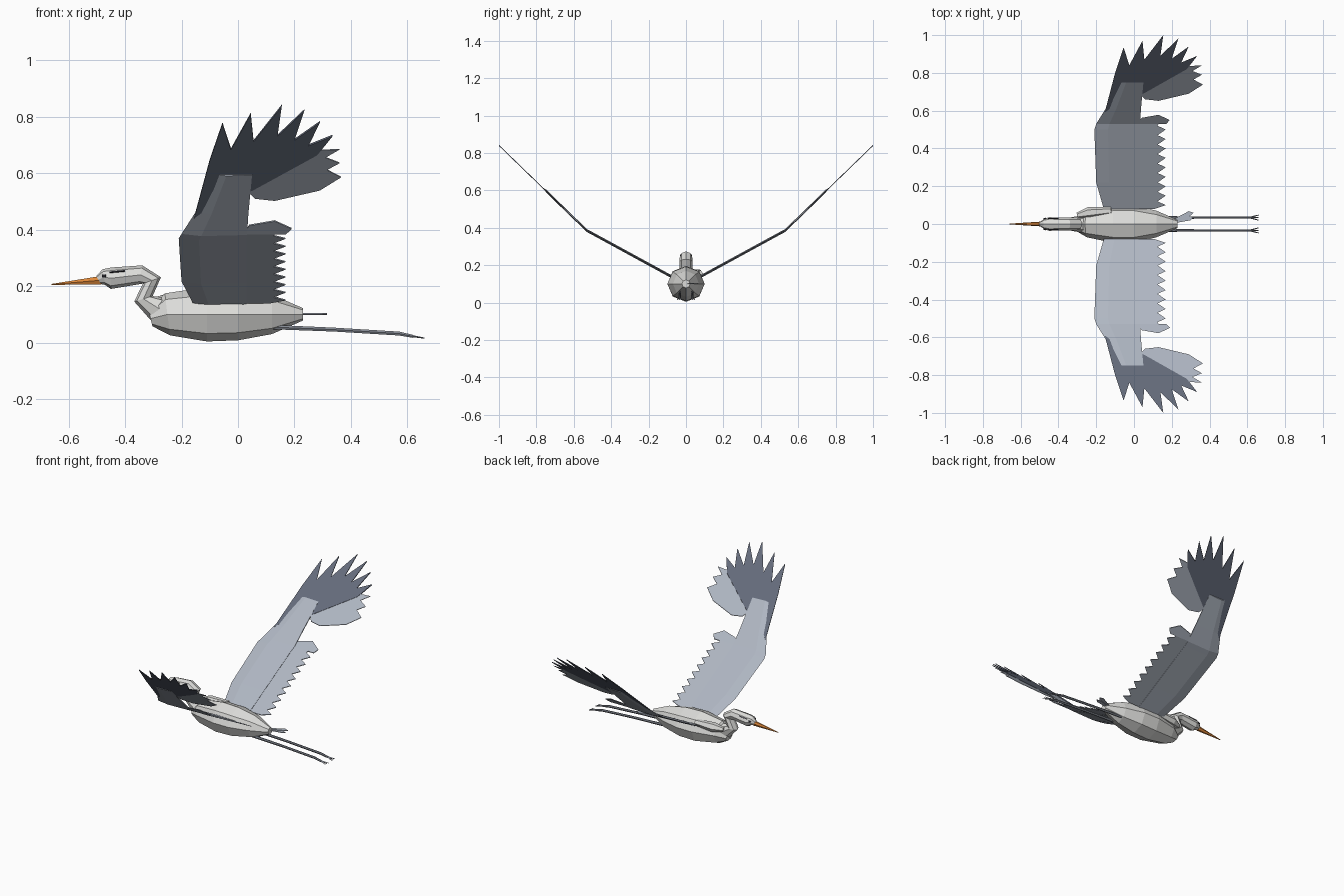
import bpy, bmesh, math
from mathutils import Vector

cube = bpy.data.objects.get("Cube")
if cube:
    bpy.data.objects.remove(cube, do_unlink=True)


def material(name, rgb):
    m = bpy.data.materials.new(name)
    m.use_nodes = True
    m.diffuse_color = (*rgb, 1)
    m.node_tree.nodes["Principled BSDF"].inputs["Base Color"].default_value = (*rgb, 1)
    return m


WHITE = material("pale grey plumage", (0.72, 0.72, 0.70))
BLUE = material("blue grey plumage", (0.43, 0.47, 0.54))
SLATE = material("dark slate feathers", (0.13, 0.15, 0.20))
ORANGE = material("orange beak", (0.72, 0.24, 0.04))
LEG = material("grey legs", (0.23, 0.25, 0.29))
BLACK = material("black markings", (0.03, 0.03, 0.04))


def finish(name, bm, mat):
    bmesh.ops.recalc_face_normals(bm, faces=bm.faces)
    mesh = bpy.data.meshes.new(name)
    bm.to_mesh(mesh)
    bm.free()
    mesh.materials.append(mat)
    obj = bpy.data.objects.new(name, mesh)
    bpy.context.collection.objects.link(obj)
    return obj


def skin(name, rings, mat):
    """Join rings of points into one closed faceted solid."""
    bm = bmesh.new()
    loops = [[bm.verts.new(p) for p in ring] for ring in rings]
    n = len(loops[0])
    for a, b in zip(loops, loops[1:]):
        for i in range(n):
            j = (i + 1) % n
            bm.faces.new((a[i], a[j], b[j], b[i]))
    bm.faces.new(loops[0])
    bm.faces.new(loops[-1])
    return finish(name, bm, mat)


def tube(name, stations, mat, sides=8):
    """Stations are (x, y, z, half width, half height) along a path."""
    pts = [Vector(s[:3]) for s in stations]
    rings = []
    for i, (p, s) in enumerate(zip(pts, stations)):
        before = (p - pts[i - 1]).normalized() if i else Vector()
        after = (pts[i + 1] - p).normalized() if i + 1 < len(pts) else Vector()
        t = (before + after).normalized()
        up = t.cross(Vector((0, 1, 0))).normalized()
        side = up.cross(t)
        angles = [math.tau * k / sides for k in range(sides)]
        rings.append([p + side * s[3] * math.cos(a) + up * s[4] * math.sin(a) for a in angles])
    return skin(name, rings, mat)


def wing_z(y):
    """Height of the wing surface, with a bend at the wrist."""
    return 0.14 + 0.545 * (y - 0.08) if y < 0.53 else 0.385 + 0.968 * (y - 0.53)


def plate(name, outline, mat, height, thick=0.004, mirror=1):
    """Thin sheet from an (x, y) outline; height gives z at each y."""
    rings = [[(x, y * mirror, height(y) + d) for x, y in outline]
             for d in (-thick / 2, thick / 2)]
    return skin(name, rings, mat)


# Body
tube("body", [(-0.31, 0, 0.085, 0.035, 0.028), (-0.25, 0, 0.10, 0.07, 0.075),
              (-0.11, 0, 0.10, 0.10, 0.096), (0, 0, 0.10, 0.10, 0.092),
              (0.12, 0, 0.10, 0.07, 0.07), (0.23, 0, 0.10, 0.022, 0.022)], WHITE)
tube("shoulder_tuft", [(-0.30, 0.045, 0.145, 0.015, 0.015), (-0.24, 0.06, 0.15, 0.03, 0.03),
                       (-0.12, 0.07, 0.155, 0.02, 0.02)], WHITE, 6)

# Folded neck and head
tube("neck_and_head", [(-0.255, 0, 0.105, 0.05, 0.06), (-0.335, 0, 0.155, 0.035, 0.034),
                       (-0.305, 0, 0.22, 0.035, 0.034), (-0.345, 0, 0.24, 0.034, 0.034),
                       (-0.45, 0, 0.228, 0.036, 0.038), (-0.475, 0, 0.232, 0.028, 0.028),
                       (-0.495, 0, 0.222, 0.012, 0.016)], WHITE)
tube("beak", [(-0.485, 0, 0.221, 0.013, 0.017), (-0.66, 0, 0.206, 0.002, 0.002)], ORANGE, 6)

# Eyes and brow stripes
for side, tag in ((1, "left"), (-1, "right")):
    tube("eye_" + tag, [(-0.48, side * 0.025, 0.236, 0.004, 0.006),
                        (-0.468, side * 0.030, 0.236, 0.004, 0.006)], BLACK, 6)
    tube("brow_stripe_" + tag, [(-0.455, side * 0.029, 0.249, 0.004, 0.003),
                                (-0.40, side * 0.029, 0.254, 0.004, 0.003)], BLACK, 4)

# Tail feathers
for i, y in enumerate((0.015, 0.04)):
    plate(f"tail_feather_{i + 1}", [(0.19, 0), (0.19, 0.015), (0.29, y + 0.028), (0.315, y + 0.02),
                                    (0.30, y + 0.005)], BLUE, lambda _: 0.10 + 0.003 * i)

# Trailing legs with toes
for side, tag in ((1, "left"), (-1, "right")):
    y = 0.034 * side
    tube("leg_" + tag, [(0.12, y, 0.055, 0.008, 0.009), (0.34, y, 0.046, 0.006, 0.008),
                        (0.57, y, 0.032, 0.006, 0.008), (0.62, y, 0.022, 0.006, 0.006)], LEG, 6)
    for k in (-1, 0, 1):
        tube(f"toe_{tag}_{k + 2}", [(0.61, y, 0.024, 0.004, 0.004),
                                    (0.66, y + 0.014 * k, 0.016, 0.002, 0.002)], LEG, 4)

# Wing outlines
arm = [(0.08, -0.16, 0.03), (0.22, -0.20, 0.03), (0.50, -0.21, 0.03), (0.53, -0.20, 0.032),
       (0.61, -0.15, 0.037), (0.75, -0.08, 0.05)]
primaries = [(0.05, 0.69), (-0.06, 0.66), (-0.155, 0.59), (-0.10, 0.80), (-0.055, 0.935),
             (-0.025, 0.84), (0.045, 0.97), (0.055, 0.87), (0.155, 1.0), (0.14, 0.89),
             (0.235, 0.983), (0.20, 0.875), (0.29, 0.94), (0.25, 0.855), (0.335, 0.89),
             (0.28, 0.82)]
inner_primaries = [(0.02, 0.70), (0.06, 0.66), (0.13, 0.652), (0.29, 0.69), (0.365, 0.738),
                   (0.315, 0.765), (0.36, 0.79), (0.31, 0.81), (0.36, 0.84), (0.27, 0.835)]
secondaries = [(0, 0.53), (0, 0.08), (0.11, 0.08)]
for k in range(9):
    y = 0.10 + 0.05 * k
    secondaries += [(0.168, y), (0.125, y + 0.02)]
secondaries.append((0.13, 0.53))
end_feather = [(0.02, 0.53), (0.04, 0.562), (0.13, 0.578), (0.19, 0.55), (0.17, 0.53)]

# Wings, one per side
for side, tag in ((1, "left"), (-1, "right")):
    rings = []
    for y, front, back in arm:
        z, mid = wing_z(y), front * 0.7 + back * 0.3
        rings.append([(front, y * side, z), (mid, y * side, z + 0.008),
                      (back, y * side, z + 0.004), (back, y * side, z - 0.004),
                      (mid, y * side, z - 0.008)])
    skin("wing_arm_" + tag, rings, BLUE)
    plate("secondary_feathers_" + tag, secondaries, BLUE, wing_z, mirror=side)
    plate("end_secondary_" + tag, end_feather, BLUE, wing_z, mirror=side)
    plate("inner_primaries_" + tag, inner_primaries, BLUE, wing_z, 0.003, side)
    plate("outer_primaries_" + tag, primaries, SLATE, wing_z, 0.006, side)
